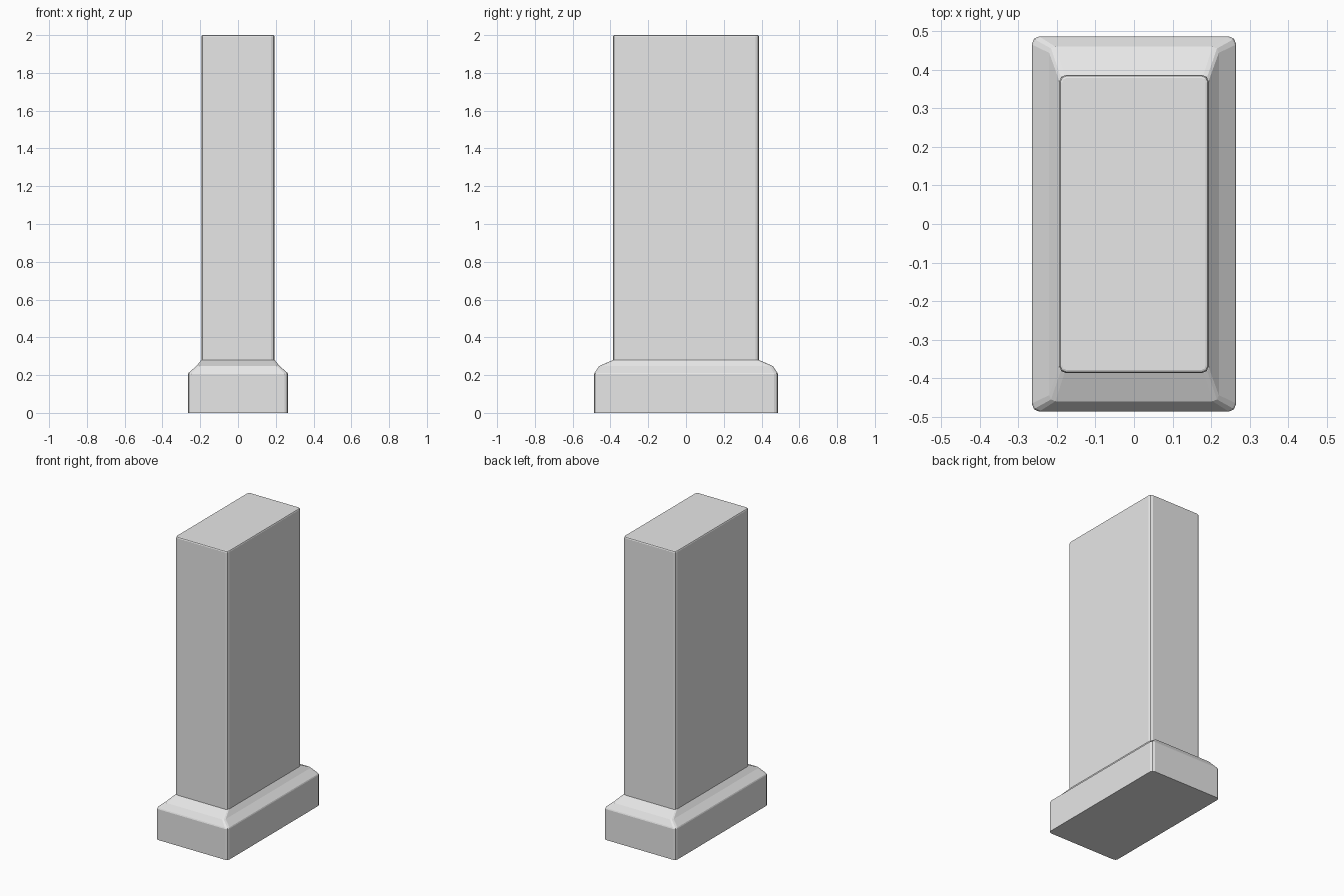
import bpy
import bmesh
from math import cos, sin, pi

cube = bpy.data.objects.get("Cube")
if cube:
    bpy.data.objects.remove(cube, do_unlink=True)

stone = bpy.data.materials.new("pale_grey_stone")
stone.use_nodes = True
stone.diffuse_color = (0.8, 0.8, 0.8, 1)
stone.node_tree.nodes["Principled BSDF"].inputs["Base Color"].default_value = stone.diffuse_color

STEPS = 2  # facets on each rounded corner


def ring(bm, hx, hy, z, r):
    """Rectangular loop with rounded corners."""
    verts = []
    for q, (sx, sy) in enumerate([(1, 1), (-1, 1), (-1, -1), (1, -1)]):
        for i in range(STEPS + 1):
            a = (q + i / STEPS) * pi / 2
            verts.append(bm.verts.new((sx * (hx - r) + r * cos(a),
                                       sy * (hy - r) + r * sin(a), z)))
    return verts


def loft(name, sections):
    """Stack of rounded rectangles, capped at both ends."""
    bm = bmesh.new()
    rings = [ring(bm, *s) for s in sections]
    n = len(rings[0])
    for low, high in zip(rings, rings[1:]):
        for i in range(n):
            j = (i + 1) % n
            bm.faces.new((low[i], low[j], high[j], high[i]))
    bm.faces.new(rings[0][::-1])
    bm.faces.new(rings[-1])
    mesh = bpy.data.meshes.new(name)
    bm.to_mesh(mesh)
    bm.free()
    mesh.materials.append(stone)
    obj = bpy.data.objects.new(name, mesh)
    bpy.context.collection.objects.link(obj)


# Plinth with its two-step sloping shoulder: half width, half depth, height, corner radius
loft("plinth", [
    (0.265, 0.487, 0, 0.02),
    (0.265, 0.487, 0.205, 0.02),
    (0.262, 0.484, 0.212, 0.02),
    (0.22, 0.46, 0.248, 0.016),
    (0.194, 0.386, 0.28, 0.014),
])

# Tall shaft with a softened top edge
loft("shaft", [
    (0.194, 0.387, 0.28, 0.018),
    (0.194, 0.387, 1.992, 0.018),
    (0.191, 0.384, 1.998, 0.016),
    (0.186, 0.379, 2, 0.012),
])
